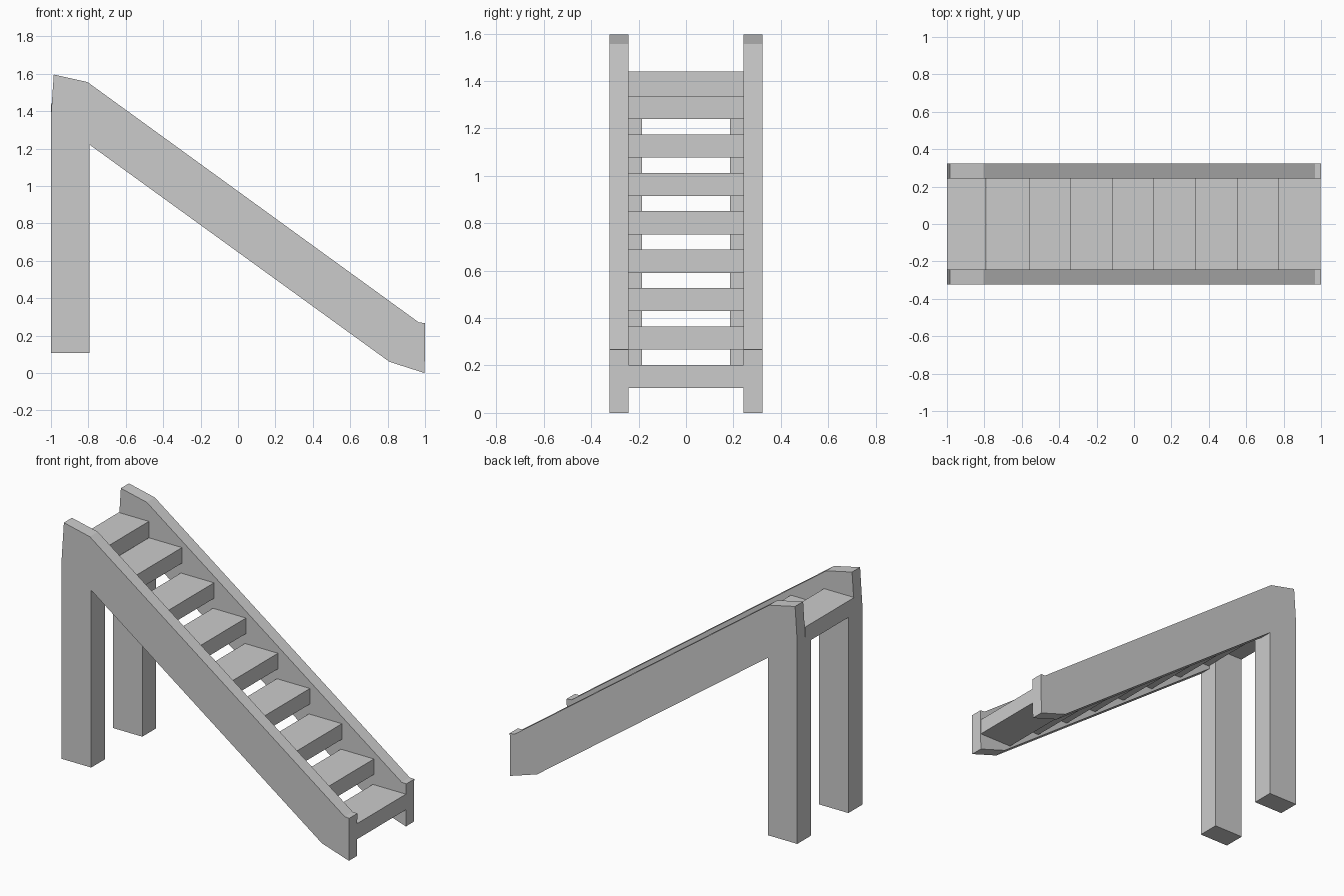
import bpy

if "Cube" in bpy.data.objects:
    bpy.data.objects.remove(bpy.data.objects["Cube"])


def prism(name, profile, y0, y1):
    """Extrude an xz profile from y0 to y1."""
    n = len(profile)
    verts = [(x, y0, z) for x, z in profile] + [(x, y1, z) for x, z in profile]
    faces = [list(range(n)), list(range(2 * n - 1, n - 1, -1))]
    faces += [[i, i + n, (i + 1) % n + n, (i + 1) % n] for i in range(n)]
    mesh = bpy.data.meshes.new(name)
    mesh.from_pydata(verts, [], faces)
    obj = bpy.data.objects.new(name, mesh)
    bpy.context.collection.objects.link(obj)
    # outward normals
    import bmesh
    bm = bmesh.new()
    bm.from_mesh(mesh)
    bmesh.ops.recalc_face_normals(bm, faces=bm.faces)
    bm.to_mesh(mesh)
    bm.free()
    return obj


def box(name, x0, x1, y0, y1, z0, z1):
    return prism(name, [(x0, z0), (x1, z0), (x1, z1), (x0, z1)], y0, y1)


INNER, OUTER = 0.243, 0.323

# Side pieces: sloping stringer and rear leg on each side
stringer = [(-1.0, 1.373), (-0.795, 1.222), (0.81, 0.06), (0.998, 0.0),
            (1.0, 0.268), (0.968, 0.27), (-0.805, 1.556), (-0.985, 1.596)]
for side, s in (("front", -1), ("back", 1)):
    a, b = sorted((s * INNER, s * OUTER))
    prism(side + "_stringer", stringer, a, b)
    a, b = sorted((s * 0.185, s * OUTER))
    # leg top follows the stringer's underside, meeting the platform
    prism(side + "_leg", [(-1.0, 0.107), (-0.795, 0.107),
                          (-0.795, 1.3), (-1.0, 1.373)], a, b)

# Open treads climbing towards -x
for i in range(8):
    front = 0.998 - 0.2225 * i
    top = 0.203 + 0.162 * i
    box(f"tread_{i + 1}", front - 0.23, front, -INNER, INNER, top - 0.098, top)

# Top platform over the legs
box("top_platform", -1.0, -0.79, -INNER, INNER, 1.337, 1.44)
